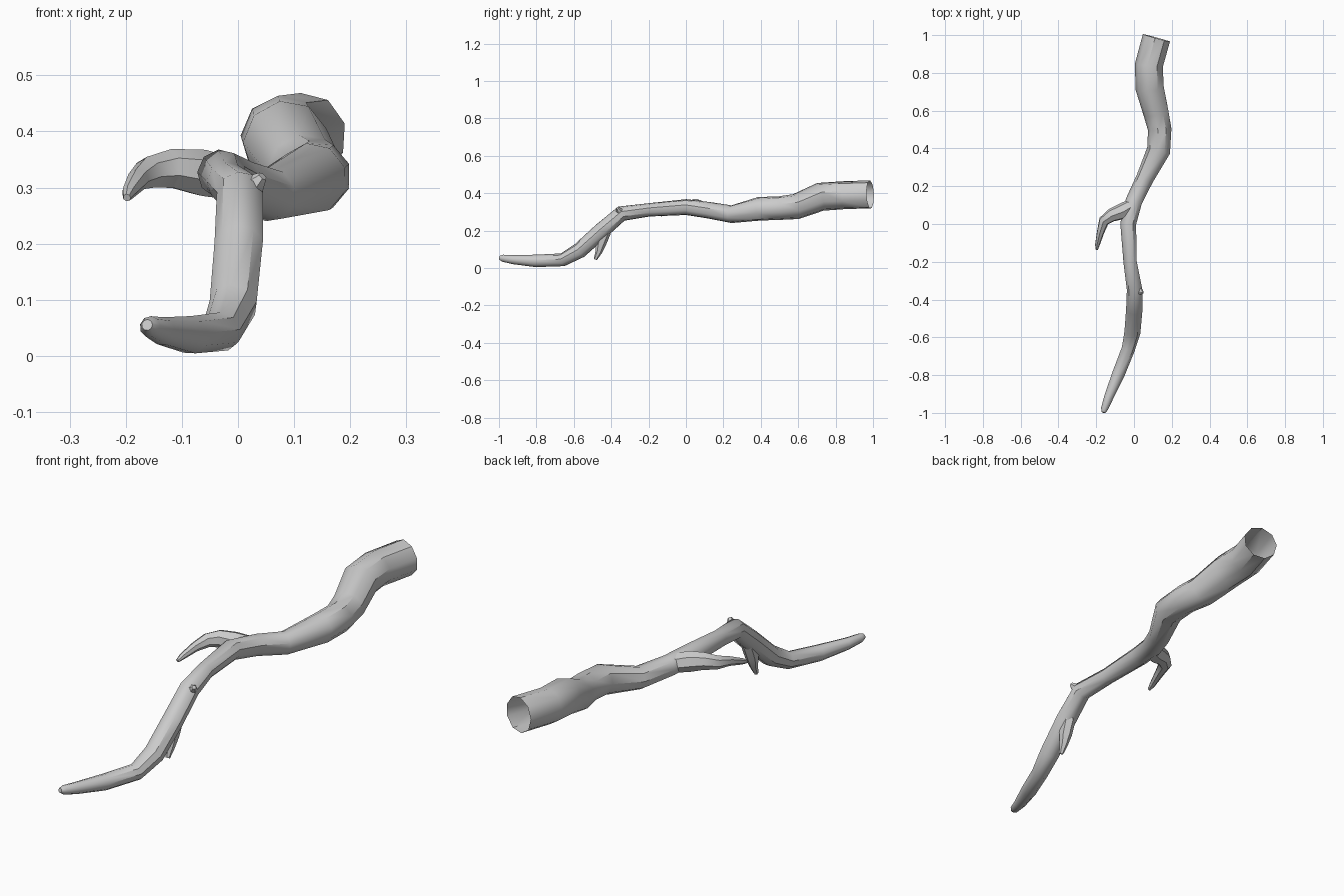
import bpy, bmesh, math
from mathutils import Vector


def limb(name, path, sides, open_start=False):
    """Tapered tube through (x, y, z, radius) points, with a closed tip."""
    pts = [Vector(p[:3]) for p in path]
    bm = bmesh.new()
    rings = []
    n = len(pts)
    side = None
    for i, p in enumerate(pts):
        a = (p - pts[i - 1]).normalized() if i > 0 else Vector()
        b = (pts[i + 1] - p).normalized() if i < n - 1 else Vector()
        t = (a + b).normalized()
        if side is None:
            side = t.cross(Vector((0.13, 0.21, 1))).normalized()
        side = (side - t * side.dot(t)).normalized()
        up = t.cross(side)
        ring = []
        for k in range(sides):
            ang = 2 * math.pi * k / sides
            ring.append(bm.verts.new(
                p + path[i][3] * (side * math.cos(ang) + up * math.sin(ang))))
        rings.append(ring)
    for r0, r1 in zip(rings, rings[1:]):
        for k in range(sides):
            j = (k + 1) % sides
            bm.faces.new((r0[k], r0[j], r1[j], r1[k]))
    bm.faces.new(rings[-1])
    if not open_start:
        bm.faces.new(rings[0][::-1])
    bmesh.ops.recalc_face_normals(bm, faces=bm.faces)
    me = bpy.data.meshes.new(name)
    bm.to_mesh(me)
    bm.free()
    ob = bpy.data.objects.new(name, me)
    bpy.context.collection.objects.link(ob)
    bpy.ops.object.select_all(action='DESELECT')
    ob.select_set(True)
    bpy.context.view_layer.objects.active = ob
    bpy.ops.object.shade_smooth_by_angle(angle=math.radians(40))
    return ob


# Main branch, from the hollow cut end to the thin tip
limb("main_branch", [
    (0.120, 0.985, 0.393, 0.076), (0.080, 0.84, 0.388, 0.076),
    (0.085, 0.72, 0.380, 0.077), (0.118, 0.59, 0.328, 0.069),
    (0.138, 0.50, 0.320, 0.064), (0.132, 0.39, 0.316, 0.064),
    (0.058, 0.24, 0.287, 0.048), (0.000, 0.12, 0.308, 0.045),
    (-0.030, 0.00, 0.325, 0.043), (-0.020, -0.20, 0.310, 0.036),
    (0.004, -0.345, 0.290, 0.042), (0.002, -0.45, 0.200, 0.044),
    (-0.008, -0.57, 0.092, 0.043), (-0.030, -0.66, 0.043, 0.036),
    (-0.085, -0.80, 0.037, 0.034), (-0.135, -0.92, 0.044, 0.025),
    (-0.157, -0.98, 0.052, 0.019), (-0.162, -0.998, 0.055, 0.010),
], 9, open_start=True)

# Side branch forking off at the middle
limb("side_branch", [
    (-0.005, 0.10, 0.312, 0.038), (-0.065, 0.065, 0.325, 0.043),
    (-0.120, 0.045, 0.333, 0.036), (-0.160, 0.015, 0.326, 0.029),
    (-0.178, -0.045, 0.314, 0.020), (-0.194, -0.11, 0.292, 0.013),
    (-0.198, -0.135, 0.282, 0.007),
], 7)

# Short twig stub under the slope
limb("lower_twig", [
    (0.002, -0.43, 0.195, 0.030), (0.0, -0.455, 0.13, 0.028),
    (0.0, -0.467, 0.085, 0.018), (0.0, -0.485, 0.045, 0.009),
], 6)

# Small knot at the bend
limb("bend_knot", [
    (0.015, -0.345, 0.290, 0.026), (0.033, -0.358, 0.308, 0.018),
    (0.044, -0.366, 0.320, 0.009),
], 6)
